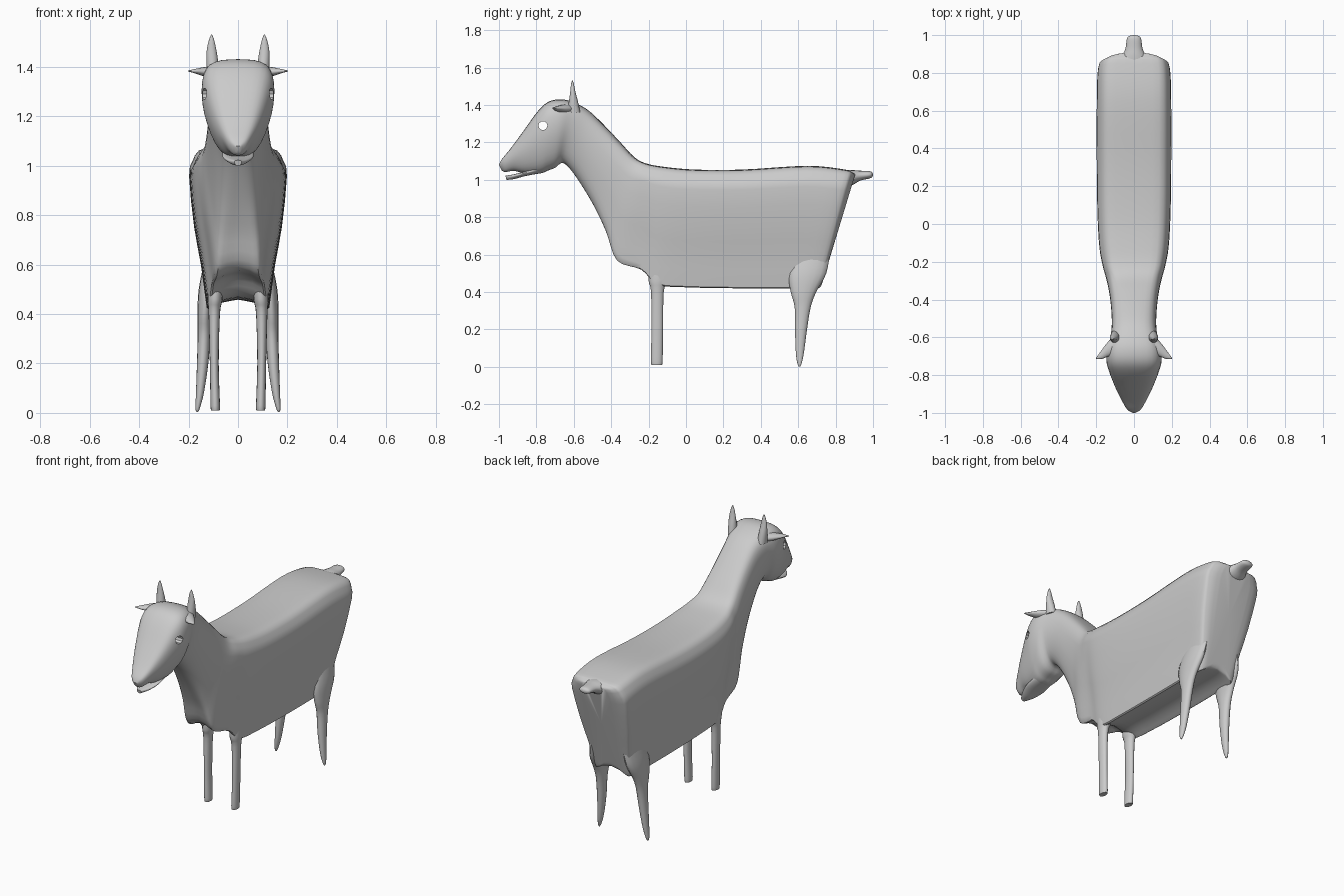
import bpy, math
from mathutils import Vector

if "Cube" in bpy.data.objects:
    bpy.data.objects.remove(bpy.data.objects["Cube"])


def skin(name, rings, angle=40):
    """Join closed rings of points into a capped, smooth-shaded surface."""
    n = len(rings[0])
    verts = [p for r in rings for p in r]
    faces = [(i * n + j, i * n + (j + 1) % n, (i + 1) * n + (j + 1) % n, (i + 1) * n + j)
             for i in range(len(rings) - 1) for j in range(n)]
    for row in (0, len(rings) - 1):
        verts.append(sum((Vector(p) for p in rings[row]), Vector()) / n)
        c = len(verts) - 1
        faces += [(row * n + (j + 1) % n, row * n + j, c) if row == 0 else
                  (row * n + j, row * n + (j + 1) % n, c) for j in range(n)]
    me = bpy.data.meshes.new(name)
    me.from_pydata([tuple(v) for v in verts], [], faces)
    ob = bpy.data.objects.new(name, me)
    bpy.context.collection.objects.link(ob)
    bpy.context.view_layer.objects.active = ob
    ob.select_set(True)
    bpy.ops.object.mode_set(mode='EDIT')
    bpy.ops.mesh.select_all(action='SELECT')
    bpy.ops.mesh.normals_make_consistent(inside=False)
    bpy.ops.object.mode_set(mode='OBJECT')
    bpy.ops.object.shade_smooth_by_angle(angle=math.radians(angle))
    ob.select_set(False)
    return ob


def smooth_keys(keys, steps):
    """Catmull-Rom interpolation through tuples of numbers."""
    out = []
    for i in range(len(keys) - 1):
        a, b, c, d = (keys[max(0, min(len(keys) - 1, i + k))] for k in (-1, 0, 1, 2))
        for s in range(steps):
            t = s / steps
            out.append([0.5 * (2 * q + (r - p) * t + (2 * p - 5 * q + 4 * r - w) * t * t
                               + (3 * q - p - 3 * r + w) * t ** 3)
                        for p, q, r, w in zip(a, b, c, d)])
    return out + [list(keys[-1])]


# Half sections: (share of half width, share of height from the top)
TORSO = smooth_keys([(0, 0), (.5, .003), (.8, .02), (.94, .09), (1, .17), (.9, .48),
                     (.76, .72), (.66, .95), (.6, 1), (.35, .96), (0, .94)], 2)
ROUND = smooth_keys([(0, 0), (.45, .01), (.78, .06), (.95, .17), (1, .33), (.97, .5),
                     (.86, .68), (.68, .85), (.45, .96), (.2, 1), (0, 1)], 2)


def body_loft(name, keys, steps):
    """Keys: top y, top z, bottom y, bottom z, half width, torso-section share."""
    rings = []
    for ty, tz, by, bz, w, k in smooth_keys(keys, steps):
        k = max(0, min(1, k))
        half = []
        for (x1, t1), (x0, t0) in zip(TORSO, ROUND):
            x, t = x1 * k + x0 * (1 - k), t1 * k + t0 * (1 - k)
            half.append((w * x, ty + (by - ty) * t, tz + (bz - tz) * t))
        rings.append(half + [(-x, y, z) for x, y, z in half[-2:0:-1]])
    return skin(name, rings)


def tube(name, keys, u, v, steps=4, n=16):
    """Keys: centre x, y, z, radius along u, radius along v."""
    u, v = Vector(u), Vector(v)
    rings = []
    for x, y, z, a, b in smooth_keys(keys, steps):
        rings.append([Vector((x, y, z)) + u * a * math.cos(j * math.tau / n)
                      + v * b * math.sin(j * math.tau / n) for j in range(n)])
    return skin(name, rings, 60)


# Torso, neck and head in one continuous skin
body = body_loft("body_and_head", [
    (.905, 1.03, .735, .47, .10, 1), (.89, 1.04, .72, .43, .16, 1),
    (.85, 1.055, .69, .42, .19, 1), (.65, 1.075, .56, .42, .197, 1),
    (.3, 1.055, .3, .42, .197, 1), (.05, 1.055, .02, .425, .193, 1),
    (-.12, 1.07, -.15, .44, .183, 1), (-.22, 1.09, -.24, .52, .165, 1),
    (-.28, 1.125, -.37, .565, .145, .8), (-.35, 1.2, -.43, .72, .13, .5),
    (-.44, 1.295, -.5, .87, .12, .2), (-.52, 1.37, -.59, 1.02, .118, 0),
    (-.59, 1.41, -.655, 1.09, .128, 0), (-.66, 1.43, -.70, 1.065, .145, 0),
    (-.73, 1.42, -.74, 1.05, .145, 0), (-.79, 1.37, -.78, 1.035, .13, 0),
    (-.87, 1.26, -.86, 1.035, .098, 0), (-.94, 1.165, -.92, 1.048, .065, 0),
    (-.985, 1.11, -.965, 1.042, .038, 0), (-1.0, 1.08, -.985, 1.05, .012, 0)], 4)

# Lower jaw below the open mouth
body_loft("lower_jaw", [
    (-.78, 1.07, -.78, 1.035, .06, 0), (-.86, 1.045, -.86, 1.02, .062, 0),
    (-.92, 1.03, -.92, 1.004, .042, 0), (-.965, 1.022, -.96, 1.0, .014, 0)], 4)

# Eye openings cut through the head
bpy.ops.mesh.primitive_cylinder_add(vertices=10, radius=.024, depth=.5,
                                    location=(0, -.765, 1.29), rotation=(0, math.pi / 2, 0))
cutter = bpy.context.object
cutter.name = "eye_cutter"
cutter.hide_render = True
cutter.hide_set(True)
cut = body.modifiers.new("eye_holes", 'BOOLEAN')
cut.operation = 'DIFFERENCE'
cut.solver = 'EXACT'
cut.object = cutter

# Tail stub
tube("tail", [(0, .84, 1.0, .10, .05), (0, .89, 1.012, .065, .04), (0, .93, 1.022, .045, .027),
              (0, .98, 1.027, .038, .02), (0, .995, 1.027, .025, .013), (0, 1.0, 1.027, .004, .003)],
     (1, 0, 0), (0, 0, 1))

X, Y, Z = (1, 0, 0), (0, 1, 0), (0, 0, 1)
for s, side in ((-1, "left"), (1, "right")):
    # Straight front leg
    tube("front_leg_" + side, [
        (s * .09, -.15, .55, .03, .05), (s * .093, -.15, .46, .03, .05),
        (s * .096, -.153, .40, .023, .034), (s * .096, -.154, .2, .018, .031),
        (s * .092, -.156, .03, .019, .031), (s * .092, -.156, .012, .016, .026)], X, Y)
    # Tapered hind leg with thigh
    tube("hind_leg_" + side, [
        (s * .105, .68, .62, .03, .09), (s * .125, .65, .50, .034, .10),
        (s * .135, .628, .40, .029, .068), (s * .137, .624, .32, .026, .043),
        (s * .143, .615, .2, .023, .032), (s * .154, .609, .08, .016, .022),
        (s * .163, .607, .02, .009, .012), (s * .165, .607, .003, .003, .004)], X, Y)
    # Upright horn
    tube("horn_" + side, [
        (s * .10, -.60, 1.36, .026, .035), (s * .104, -.602, 1.42, .024, .024),
        (s * .107, -.605, 1.47, .019, .014), (s * .107, -.607, 1.51, .010, .008),
        (s * .107, -.607, 1.53, .002, .002)], X, Y)
    # Pointed sideways ear
    tube("ear_" + side, [
        (s * .10, -.64, 1.38, .05, .024), (s * .14, -.665, 1.38, .038, .018),
        (s * .17, -.69, 1.382, .024, .010), (s * .202, -.712, 1.383, .002, .002)], Y, Z)
